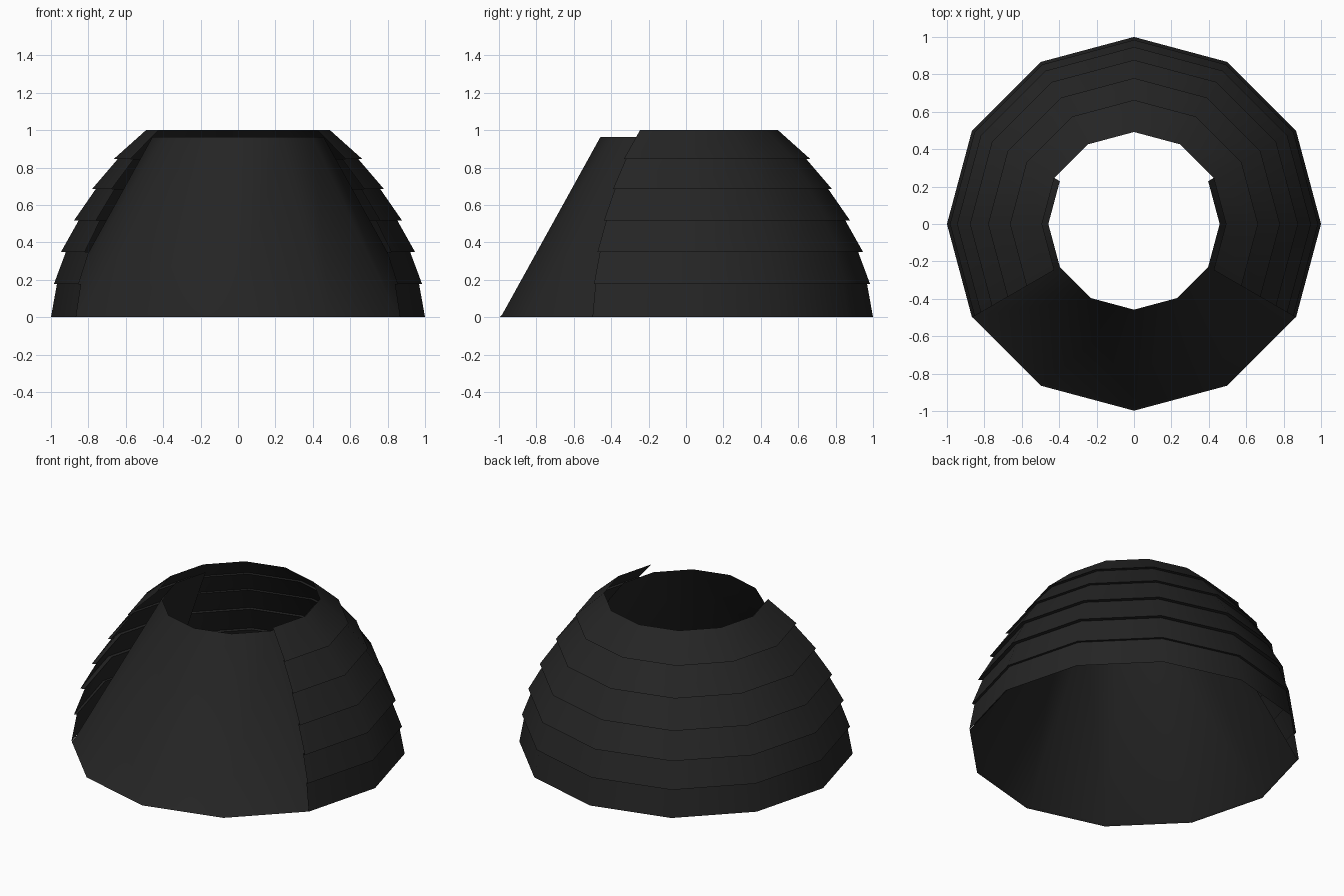
import bpy, bmesh, math

if "Cube" in bpy.data.objects:
    bpy.data.objects.remove(bpy.data.objects["Cube"])

mat = bpy.data.materials.new("charcoal")
mat.diffuse_color = (0.018, 0.018, 0.018, 1)
mat.use_nodes = True
mat.node_tree.nodes["Principled BSDF"].inputs["Base Color"].default_value = mat.diffuse_color


def swept_shell(name, profile, start, segments):
    """Sweep an (r, z) profile around z in 30 degree steps, left as an open sheet."""
    bm = bmesh.new()
    columns = []
    for i in range(segments + 1):
        a = math.radians(start + 30 * i)
        columns.append([bm.verts.new((r * math.cos(a), r * math.sin(a), z)) for r, z in profile])
    for c, d in zip(columns, columns[1:]):
        for j in range(len(profile) - 1):
            bm.faces.new((c[j], d[j], d[j + 1], c[j + 1]))
    mesh = bpy.data.meshes.new(name)
    bm.to_mesh(mesh)
    bm.free()
    ob = bpy.data.objects.new(name, mesh)
    bpy.context.collection.objects.link(ob)
    mesh.materials.append(mat)
    bpy.ops.object.select_all(action='DESELECT')
    ob.select_set(True)
    bpy.context.view_layer.objects.active = ob
    bpy.ops.object.shade_smooth_by_angle(angle=math.radians(35))
    return ob


# Layered back: bottom radius, top radius and bottom height of each tier
tiers = [(1.0, 0.968, 0.0), (0.984, 0.92, 0.178), (0.946, 0.852, 0.35),
         (0.877, 0.76, 0.517), (0.78, 0.642, 0.686), (0.663, 0.492, 0.847)]
tops = [t[2] for t in tiers[1:]] + [1.0]
profile = []
for (r0, r1, z), top in zip(tiers, tops):
    profile += [(r0, z), (r1, top)]
swept_shell("layered_back", profile, -30, 8)

# Plain front panel, tucked behind the layers at both sides
swept_shell("front_panel", [(0.998, 0.0), (0.984, 0.012), (0.458, 0.963)], 150, 8)
